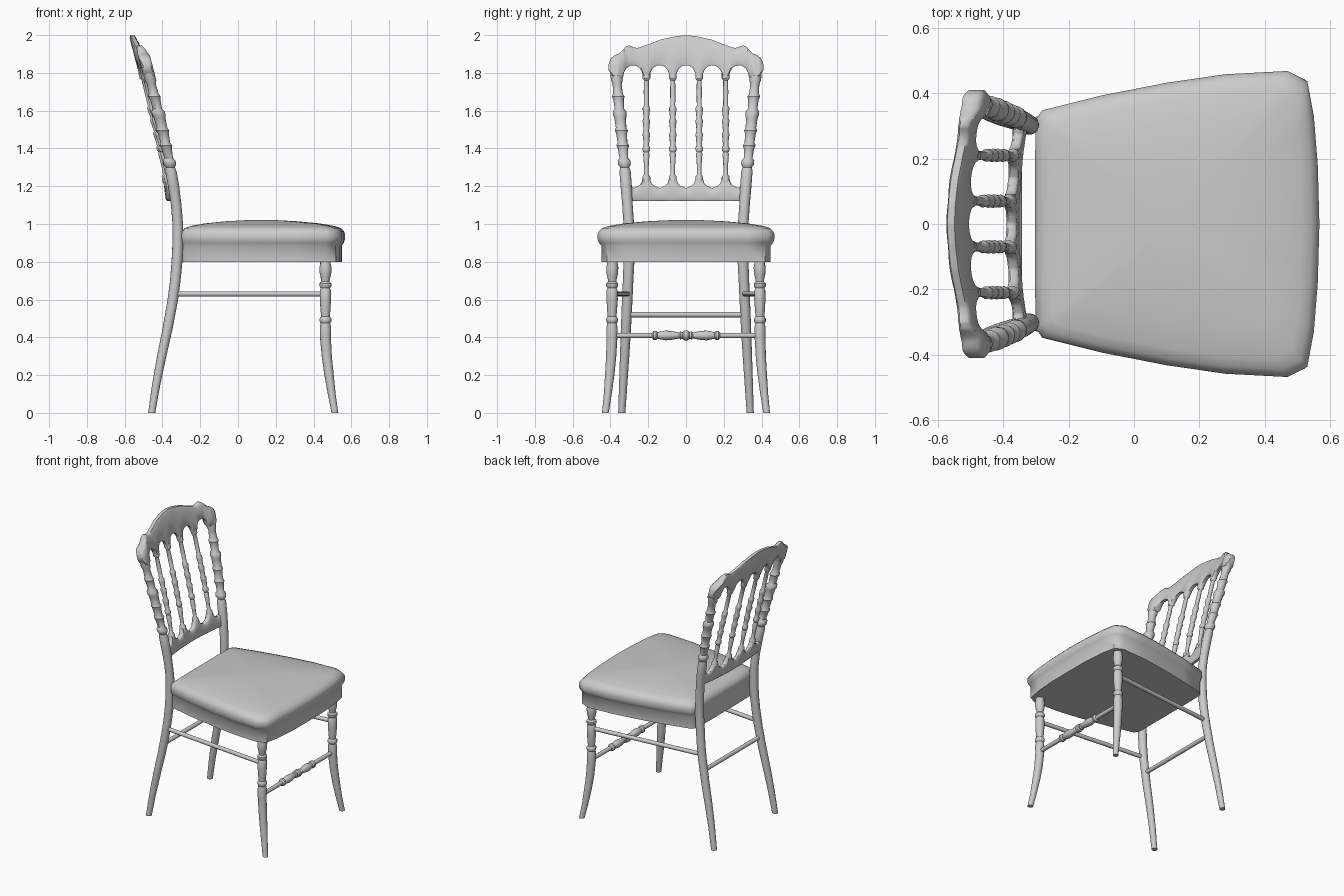
import bpy, bmesh, math
from mathutils import Vector


def lerp(table, t):
    """Piecewise linear lookup in a list of (t, value)."""
    for (a, va), (b, vb) in zip(table, table[1:]):
        if t <= b:
            return va + (vb - va) * max(0, t - a) / (b - a)
    return table[-1][1]


def loft(name, rings, angle=40):
    """Skin a list of equal-length closed rings and cap both ends."""
    bm = bmesh.new()
    vs = [[bm.verts.new(p) for p in r] for r in rings]
    n = len(vs[0])
    for a, b in zip(vs, vs[1:]):
        for i in range(n):
            bm.faces.new((a[i], a[(i + 1) % n], b[(i + 1) % n], b[i]))
    bm.faces.new(vs[0])
    bm.faces.new(vs[-1])
    bmesh.ops.recalc_face_normals(bm, faces=bm.faces)
    me = bpy.data.meshes.new(name)
    bm.to_mesh(me)
    bm.free()
    ob = bpy.data.objects.new(name, me)
    bpy.context.collection.objects.link(ob)
    bpy.ops.object.select_all(action='DESELECT')
    ob.select_set(True)
    bpy.context.view_layer.objects.active = ob
    bpy.ops.object.shade_smooth_by_angle(angle=math.radians(angle))
    return ob


def turned(name, pts, axis=Vector((0, 0, 1)), sides=14):
    """Turned part: list of (centre, radius), rings square to the axis."""
    u = axis.orthogonal().normalized()
    v = axis.normalized().cross(u)
    ang = [2 * math.pi * i / sides for i in range(sides)]
    return loft(name, [[Vector(c) + r * (math.cos(a) * u + math.sin(a) * v) for a in ang]
                       for c, r in pts])


# Side curve of the back posts, and the gentle backward bow of the back
POST_X = [(0, -.457), (.15, -.433), (.3, -.404), (.45, -.372), (.6, -.345), (.7, -.332), (.8, -.323),
          (.9, -.318), (1, -.319), (1.1, -.327), (1.2, -.341), (1.35, -.367), (1.5, -.40),
          (1.8, -.473), (2, -.525)]
POST_Y = [(0, .34), (.4, .32), (.8, .302), (1, .303), (1.25, .32), (1.8, .37)]


def back_x(y, z):
    return lerp(POST_X, z) - .035 * max(0, 1 - (y / .36) ** 2)


# Seat: apron, overhanging cushion and domed top
half = [(-.303, 0), (-.303, .18), (-.30, .32), (-.28, .348), (-.1, .393), (.1, .432), (.28, .458),
        (.47, .468), (.53, .437), (.55, .33), (.562, .18), (.567, 0)]
outline = half + [(x, -y) for x, y in half[-2:0:-1]]
CX = .12


def seat_ring(s, z):
    return [(CX + (x - CX) * s, y * s, z) for x, y in outline]


def apron_ring(z):
    return [(min(.55, CX + (x - CX) * (.99 if x < 0 else .97)), y * .955, z) for x, y in outline]


loft("seat", [apron_ring(.80), apron_ring(.885)] +
     [seat_ring(s, z) for s, z in [(.985, .90), (1, .92), (1, .945), (.985, .962), (.95, .978),
                                   (.88, .989), (.7, 1.003), (.45, 1.014), (.2, 1.02), (.05, 1.021)]], 50)

# Back legs running up into turned back posts
lower = [(0, .019), (.15, .022), (.3, .025), (.45, .027), (.6, .028), (.7, .028), (.8, .029), (.9, .029),
         (1, .028), (1.1, .028), (1.2, .030), (1.28, .030)]
upper = [(1.30, .024), (1.315, .034), (1.335, .034), (1.35, .023), (1.40, .028), (1.415, .034),
         (1.43, .026), (1.48, .029), (1.495, .035), (1.51, .028), (1.56, .031), (1.575, .036),
         (1.595, .036), (1.61, .025), (1.66, .028), (1.675, .034), (1.69, .026), (1.74, .024),
         (1.76, .031), (1.80, .031)]
# Front legs: turned at the top, flared foot
FRONT_X = [(0, .513), (.1, .496), (.2, .482), (.3, .470), (.4, .463), (.8, .463)]
FRONT_Y = [(0, .427), (.1, .414), (.2, .404), (.3, .396), (.4, .392), (.8, .390)]
front = [(0, .018), (.1, .021), (.2, .025), (.3, .027), (.4, .029), (.45, .030), (.475, .025), (.485, .031),
         (.50, .031), (.51, .023), (.54, .026), (.60, .030), (.65, .029), (.66, .024), (.67, .032),
         (.685, .032), (.695, .022), (.715, .025), (.74, .031), (.77, .032), (.79, .028), (.82, .028)]
for side, s in (("left", 1), ("right", -1)):
    turned(f"back_post_{side}", [((lerp(POST_X, z), s * lerp(POST_Y, z), z), r) for z, r in lower + upper])
    turned(f"front_leg_{side}", [((lerp(FRONT_X, z), s * lerp(FRONT_Y, z), z), r) for z, r in front])
    # Plain side stretcher
    a, b = Vector((-.34, s * .31, .63)), Vector((.46, s * .39, .63))
    turned(f"side_stretcher_{side}", [(a, .014), (b, .014)], b - a)

# Rear stretcher and turned front stretcher
Y = Vector((0, 1, 0))
turned("rear_stretcher", [((-.357, y, .52), .014) for y in (-.31, .31)], Y)
bead = [(0, .027), (.01, .026), (.018, .017), (.03, .022), (.036, .016), (.08, .024), (.11, .026),
        (.14, .020), (.15, .017), (.158, .025), (.172, .025), (.18, .014), (.385, .014)]
turned("front_stretcher", [((.463, -y, .41), r) for y, r in bead[:0:-1]] +
       [((.463, y, .41), r) for y, r in bead], Y)

# Back spindles
SPINDLES = (-.21, -.07, .07, .21)
spin = [(1.22, .021), (1.25, .021), (1.262, .012), (1.30, .012), (1.37, .017), (1.38, .013), (1.39, .020),
        (1.405, .020), (1.415, .014), (1.46, .018), (1.475, .021), (1.49, .014), (1.53, .018),
        (1.545, .021), (1.56, .014), (1.60, .019), (1.615, .020), (1.625, .013), (1.70, .014),
        (1.76, .013), (1.77, .021), (1.80, .021)]
for i, y in enumerate(SPINDLES):
    turned(f"spindle_{i + 1}", [((back_x(y, z), y, z), r) for z, r in spin], sides=10)

# Curved rails: rounded section lofted along y
SECTION = [(0, -.6), (.1, -1), (.5, -1), (.9, -1), (1, -.6), (1, .6), (.9, 1), (.5, 1), (.1, 1), (0, .6)]


def rail(name, width, bottom, top, thick):
    n = round(width / .007)
    rings = []
    for i in range(-n, n + 1):
        y = width * i / n
        b, t, h = bottom(abs(y)), top(abs(y)), thick(abs(y)) / 2
        ring = []
        for u, v in SECTION:
            z = b + (t - b) * u
            ring.append((back_x(y, z) + h * v, y, z))
        rings.append(ring)
    loft(name, rings, 50)


# Top rail: crested upper edge and five arches below
CREST = [(0, 2), (.06, 1.993), (.14, 1.975), (.2, 1.951), (.255, 1.932), (.275, 1.934), (.30, 1.946),
         (.32, 1.938), (.35, 1.905), (.38, 1.892), (.40, 1.875), (.41, 1.845)]


def arches(y):
    d = min(abs(y - c) for c in (0, .14, .28)) / .053
    edge = 1.775 + .04 * max(0, (y - .385) / .025)
    return edge + (.065 * math.sqrt(1 - d * d) if d < 1 else 0)


rail("top_rail", .41, arches, lambda y: lerp(CREST, y),
     lambda y: lerp([(0, .036), (.31, .038), (.35, .062), (.39, .062), (.41, .04)], y))

# Lower back rail with raised seats for the spindles
SCALLOP = [(0, 1.245), (.02, 1.24), (.027, 1.215), (.04, 1.203), (.07, 1.19)]
rail("lower_back_rail", .305, lambda y: 1.122,
     lambda y: lerp(SCALLOP, min(abs(y - c) for c in SPINDLES)) if y < .28 else 1.197,
     lambda y: .032)
